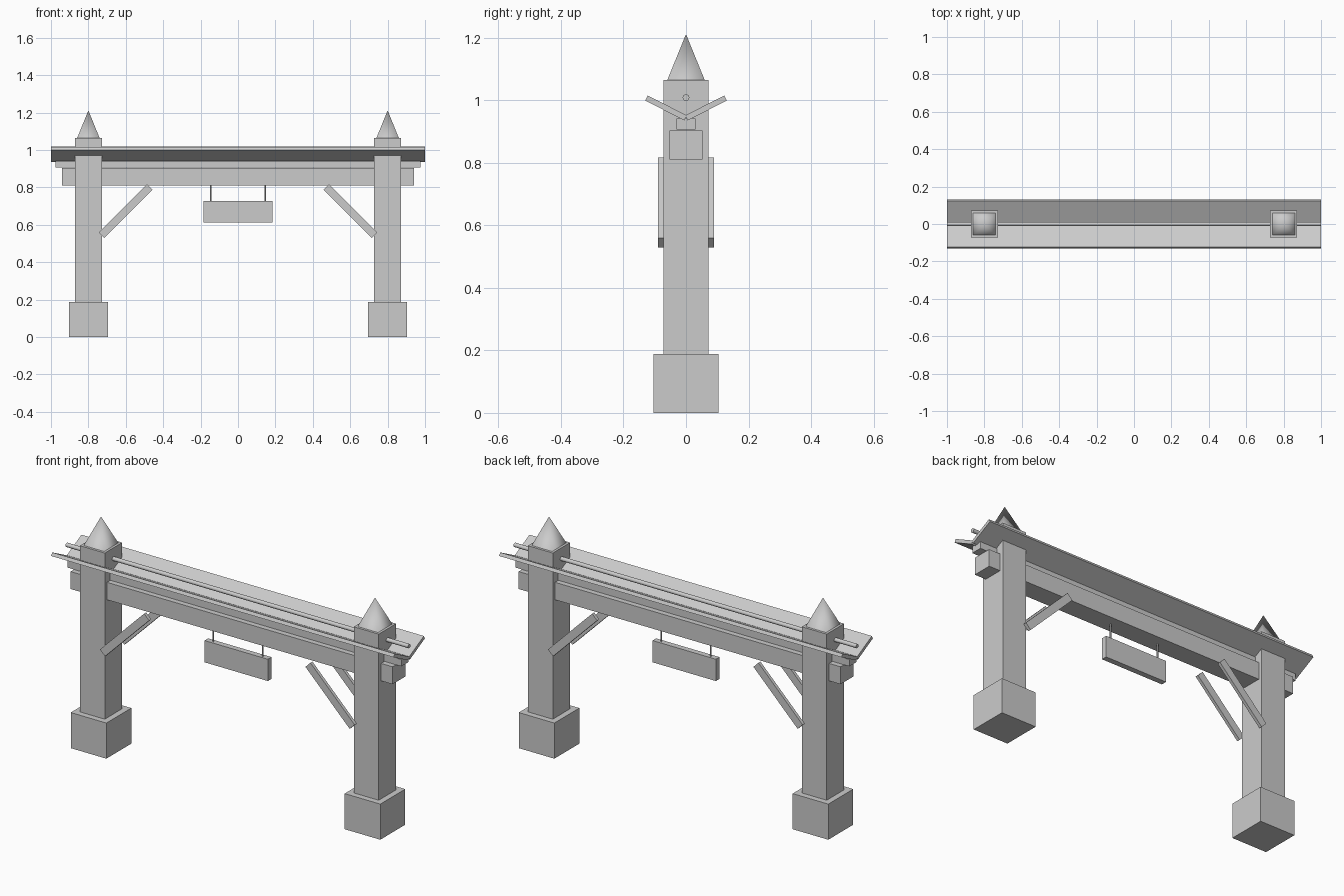
import bpy
from math import radians, pi

if "Cube" in bpy.data.objects:
    bpy.data.objects.remove(bpy.data.objects["Cube"])


def finish(name):
    ob = bpy.context.object
    ob.name = name
    ob.data.name = name
    return ob


def box(name, loc, size, rot=(0, 0, 0)):
    bpy.ops.mesh.primitive_cube_add(size=1, location=loc)
    ob = finish(name)
    ob.scale = size
    bpy.ops.object.transform_apply(location=False, rotation=False, scale=True)
    ob.rotation_euler = rot
    return ob


def rod(name, loc, radius, length, rot=(0, 0, 0), sides=8):
    bpy.ops.mesh.primitive_cylinder_add(vertices=sides, radius=radius, depth=length,
                                        location=loc, rotation=rot)
    bpy.ops.object.shade_smooth_by_angle(angle=radians(50))
    return finish(name)


for sx, side in ((-1, "left"), (1, "right")):
    # stone base, post and pointed cap
    box(f"{side}_base", (sx * 0.8, 0, 0.094), (0.208, 0.208, 0.188))
    box(f"{side}_post", (sx * 0.8, 0, 0.625), (0.145, 0.145, 0.88))
    bpy.ops.mesh.primitive_cone_add(vertices=4, radius1=0.06 * 2 ** 0.5, radius2=0,
                                    depth=0.147, location=(sx * 0.8, 0, 1.1375),
                                    rotation=(0, 0, pi / 4))
    cap = finish(f"{side}_post_cap")
    for p in cap.data.polygons:
        p.use_smooth = len(p.vertices) == 3

    # diagonal braces on both faces of the post
    for sy, face in ((-1, "front"), (1, "back")):
        box(f"{side}_{face}_brace", (sx * 0.6, sy * 0.081, 0.673),
            (0.365, 0.017, 0.041), (0, sx * radians(45), 0))

    # sign hanger
    rod(f"{side}_sign_hanger", (sx * 0.145, 0, 0.768), 0.004, 0.09)

# crossbeams
box("main_beam", (0, 0, 0.857), (1.88, 0.106, 0.092))
box("upper_beam", (0, 0, 0.924), (1.95, 0.06, 0.036))

# upturned roof boards and ridge rod
for sy, face in ((-1, "front"), (1, "back")):
    box(f"{face}_roof_board", (0, sy * 0.064, 0.975), (2.0, 0.14, 0.018),
        (sy * radians(27), 0, 0))
rod("ridge_rod", (0, 0, 1.008), 0.011, 2.0, (0, pi / 2, 0), 10)

# hanging sign board
box("sign_board", (0, 0, 0.669), (0.37, 0.03, 0.115))
